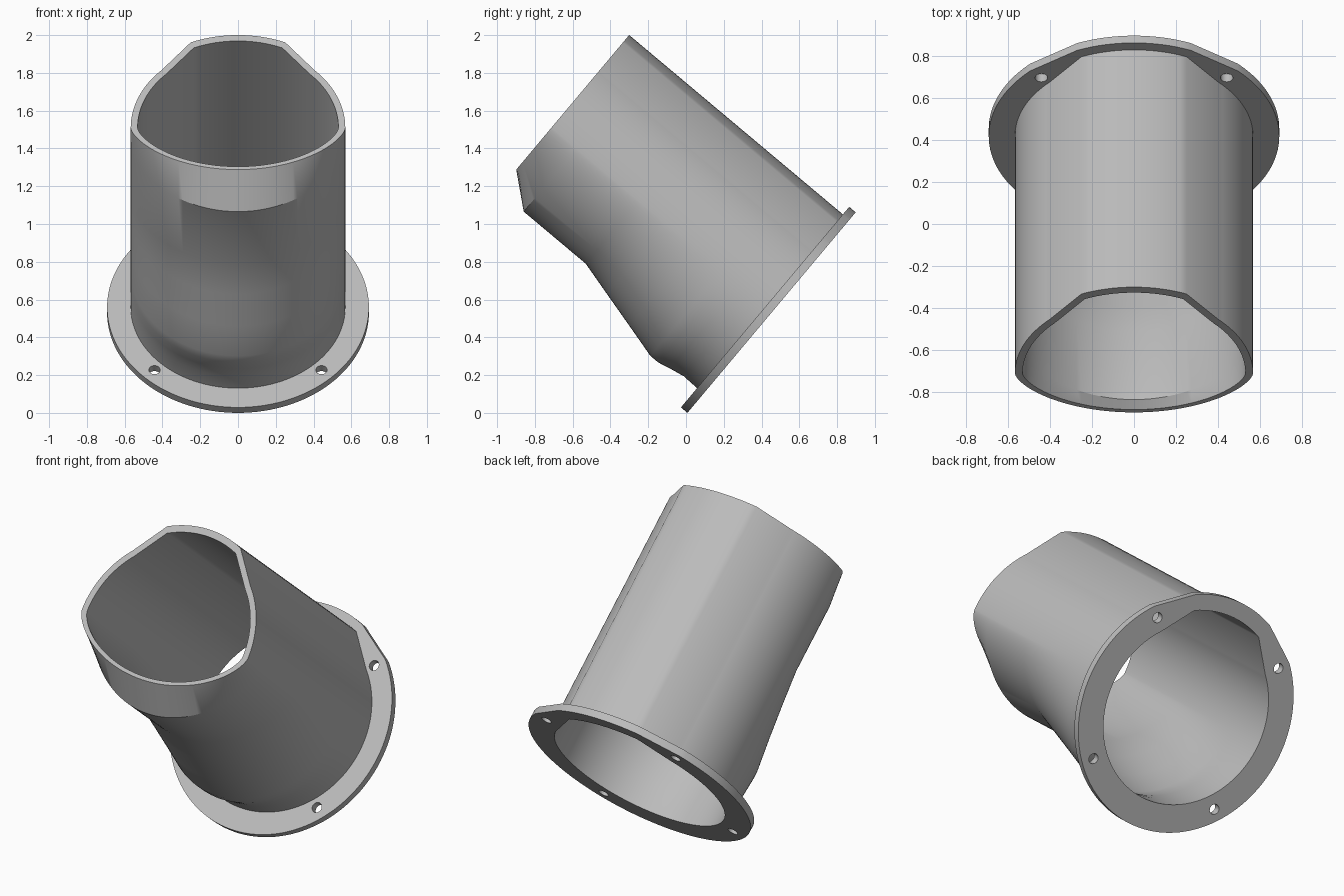
import bpy, bmesh, math
from mathutils import Matrix, Vector

if "Cube" in bpy.data.objects:
    bpy.data.objects.remove(bpy.data.objects["Cube"])

# Local frame: x across, y up the flange face, z along the tilted tube axis
FRAME = Matrix.Translation((0, 0.453, 0.531)) @ Matrix.Rotation(math.radians(50), 4, 'X')
R, HUMP_R, INNER = 0.568, 0.641, 0.936
FLANGE_R, FLANGE_T, LENGTH = 0.693, 0.045, 1.522

grey = bpy.data.materials.new("grey_plastic")
grey.diffuse_color = (0.5, 0.5, 0.5, 1)
grey.use_nodes = True
grey.node_tree.nodes["Principled BSDF"].inputs["Base Color"].default_value = grey.diffuse_color


def section(z, depth, power, scale=1.0):
    """Round section with a raised hump on top and a flattened lower half."""
    half = []
    for i in range(9):                                   # hump arc
        a = math.radians(23 * i / 8)
        half.append((HUMP_R * math.sin(a), HUMP_R * math.cos(a)))
    for i in range(21):                                  # shoulder to side
        a = math.radians(45.5 + (90 - 45.5) * i / 20)
        half.append((R * math.sin(a), R * math.cos(a)))
    half = [(x * scale, y * scale) for x, y in half]
    for i in range(1, 33):                               # lower half
        a = math.pi / 2 * i / 32
        half.append((R * scale * math.cos(a), -depth * math.sin(a) ** power))
    left = [(-x, y) for x, y in half[-2:0:-1]]
    return [Vector((x, y, z)) for x, y in half + left]


def loft(name, rings, closed):
    bm = bmesh.new()
    loops = [[bm.verts.new(p) for p in ring] for ring in rings]
    pairs = list(zip(loops, loops[1:]))
    if closed:
        pairs.append((loops[-1], loops[0]))
    for a, b in pairs:
        for i in range(len(a)):
            j = (i + 1) % len(a)
            bm.faces.new((a[i], a[j], b[j], b[i]))
    bmesh.ops.recalc_face_normals(bm, faces=bm.faces)
    return finish(name, bm)


def finish(name, bm):
    mesh = bpy.data.meshes.new(name)
    bm.to_mesh(mesh)
    bm.free()
    mesh.materials.append(grey)
    ob = bpy.data.objects.new(name, mesh)
    bpy.context.collection.objects.link(ob)
    ob.matrix_world = FRAME
    return ob


def smooth(ob):
    bpy.ops.object.select_all(action='DESELECT')
    ob.select_set(True)
    bpy.context.view_layer.objects.active = ob
    bpy.ops.object.shade_smooth_by_angle(angle=math.radians(30))


# Tube wall: (axis position, outer depth, inner depth, lower curve power)
stations = [(FLANGE_T, 0.56, 0.53, 1.0), (0.14, 0.557, 0.53, 1.0),
            (0.22, 0.572, 0.537, 1.0), (0.29, 0.588, 0.55, 1.0),
            (0.344, 0.588, 0.55, 1.0), (0.53, 0.538, 0.50, 1.1),
            (0.73, 0.485, 0.45, 1.2), (0.92, 0.434, 0.40, 1.3),
            (1.349, 0.434, 0.40, 1.3), (LENGTH, 0.289, 0.268, 1.3)]
outer = [section(z, d, p) for z, d, _, p in stations]
inner = [section(z, d, p, INNER) for z, _, d, p in stations]
tube = loft("tube", outer + inner[::-1], False)

# Mounting flange: circular rim with the tube bore through it
bore = [section(z, 0.53, 1.0, INNER) for z in (0, FLANGE_T)]
rim = []
for ring in bore:
    n = [Vector((p.x, p.y, 0)).normalized() * FLANGE_R for p in ring]
    rim.append([Vector((q.x, q.y, p.z)) for q, p in zip(n, ring)])
flange = loft("flange", [bore[0], rim[0], rim[1], bore[1]], True)

# Four screw holes through the flange
bm = bmesh.new()
for sx in (-1, 1):
    for sy in (-1, 1):
        bmesh.ops.create_cone(bm, cap_ends=True, segments=24, radius1=0.03, radius2=0.03,
                              depth=0.2, matrix=Matrix.Translation((sx * 0.442, sy * 0.434, 0.02)))
cutter = finish("screw_hole_cutter", bm)
cutter.hide_render = True
mod = flange.modifiers.new("screw_holes", 'BOOLEAN')
mod.operation, mod.solver, mod.object = 'DIFFERENCE', 'EXACT', cutter
bpy.context.view_layer.objects.active = flange
bpy.ops.object.modifier_apply(modifier=mod.name)
bpy.data.objects.remove(cutter)

for part in (tube, flange):
    smooth(part)
